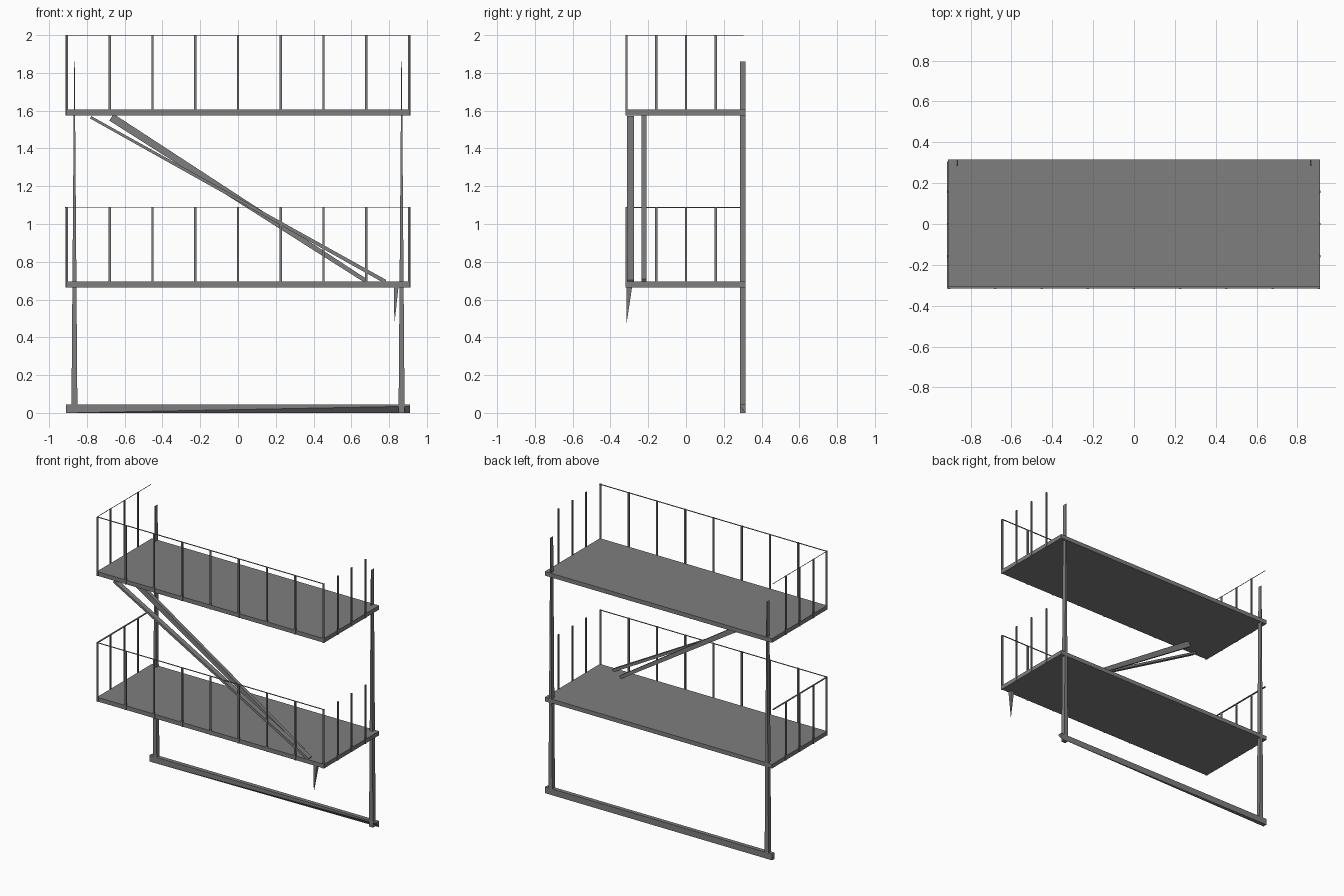
import bpy
import bmesh
from mathutils import Vector

cube = bpy.data.objects.get("Cube")
if cube:
    bpy.data.objects.remove(cube, do_unlink=True)

steel = bpy.data.materials.new("grey steel")
steel.use_nodes = True
grey = (0.21, 0.21, 0.215, 1)
steel.diffuse_color = grey
steel.node_tree.nodes["Principled BSDF"].inputs["Base Color"].default_value = grey


def hull(name, points):
    """Flat-faced solid spanning the given corner points."""
    bm = bmesh.new()
    for p in points:
        bm.verts.new(p)
    bmesh.ops.convex_hull(bm, input=bm.verts)
    bmesh.ops.dissolve_limit(bm, angle_limit=0.01, verts=bm.verts, edges=bm.edges)
    bmesh.ops.recalc_face_normals(bm, faces=bm.faces)
    mesh = bpy.data.meshes.new(name)
    bm.to_mesh(mesh)
    bm.free()
    mesh.materials.append(steel)
    obj = bpy.data.objects.new(name, mesh)
    bpy.context.collection.objects.link(obj)
    return obj


def box(name, xs, ys, zs):
    return hull(name, [(x, y, z) for x in xs for y in ys for z in zs])


W, D = 0.91, 0.315   # half width and half depth of the platforms
T = 0.006            # half width of a railing post

# Two platforms with their railings
for level, z in (("lower", 0.665), ("upper", 1.575)):
    top = z + 0.425
    box(f"{level}_platform", (-W, W), (-D, D), (z, z + 0.03))

    # Posts along the front
    for i in range(9):
        x = (i - 4) * 0.2262
        box(f"{level}_front_post_{i}", (x - T, x + T), (-D - 0.004, -D + 0.004), (z, top))

    # Posts along both ends
    for side, sx in (("right", -1), ("left", 1)):
        for i in range(3):
            y = (i - 1) * 0.158
            box(f"{level}_{side}_post_{i}",
                (sx * W - 0.004, sx * W + 0.004), (y - T, y + T), (z, top))

    # Thin handrails on the front and on the right end
    box(f"{level}_front_rail", (-W, W), (-D, -D + 0.008), (top - 0.003, top))
    rail = 0.005 if level == "lower" else 0.002
    box(f"{level}_end_rail", (-W - rail, -W + rail), (-D, D - 0.01), (top - rail, top))

# Tapered uprights along the back
for side, sx in (("right", -1), ("left", 1)):
    corners = []
    for z, half in ((0, 0.016), (1.86, 0.0015)):
        for s in (-half, half):
            corners += [(sx * 0.866 + s, y, z) for y in (0.285, D)]
    hull(f"{side}_upright", corners)

# Base beam, whose lower front edge rises towards one end
hull("base_beam", [(-W, 0.285, 0), (-W, D, 0), (-W, 0.285, 0.045), (-W, D, 0.045),
                   (W, 0.285, 0.035), (W, D, 0), (W, 0.285, 0.045), (W, D, 0.045)])


def stringer(name, start, end, ys, widths):
    """Sloping stair bar with its own thickness at each end."""
    a, b = Vector((start[0], 0, start[1])), Vector((end[0], 0, end[1]))
    d = (b - a).normalized()
    n = Vector((-d.z, 0, d.x))
    pts = []
    for p, w in ((a, widths[0]), (b, widths[1])):
        for s in (-w / 2, w / 2):
            pts += [p + n * s + Vector((0, y, 0)) for y in ys]
    hull(name, pts)


# Stair stringers between the platforms
stringer("outer_stringer", (-0.78, 1.565), (0.78, 0.695), (-0.312, -0.275), (0.014, 0.02))
stringer("inner_stringer", (-0.67, 1.565), (0.675, 0.7), (-0.235, -0.21), (0.042, 0.022))

# Pointed hanger under the lower platform
hull("hanger_spike", [(0.828, -D, 0.47)] +
     [(x, y, 0.67) for x in (0.825, 0.85) for y in (-D, -0.285)])
